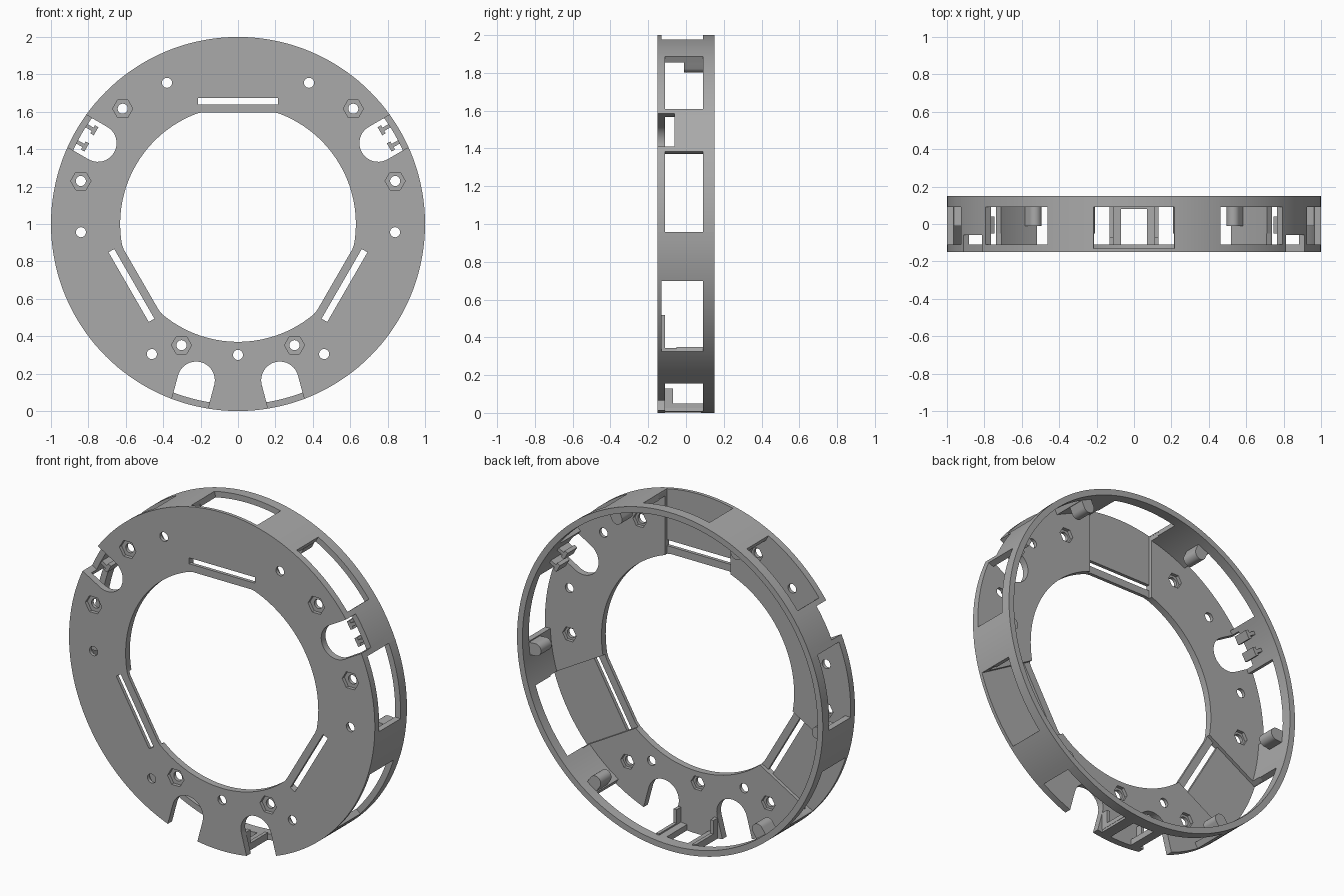
import bpy, bmesh
from math import sin, cos, radians, pi, floor

cube = bpy.data.objects.get("Cube")
if cube:
    bpy.data.objects.remove(cube, do_unlink=True)

grey = bpy.data.materials.new("plain grey")
grey.use_nodes = True
colour = (0.40, 0.40, 0.40, 1)
grey.diffuse_color = colour
grey.node_tree.nodes["Principled BSDF"].inputs["Base Color"].default_value = colour

FRONT, FLOOR, RECESS, BACK = -0.15, -0.11, -0.13, 0.15
WIN_BACK = 0.09
RIM, RIM_IN = 1.0, 0.965


# Profiles: u runs outward along the given angle, v sideways
def place(points, angle):
    a = radians(angle)
    return [(u * cos(a) - v * sin(a), 1 + u * sin(a) + v * cos(a)) for u, v in points]


def rect(angle, u0, u1, v0, v1):
    return place([(u0, v0), (u1, v0), (u1, v1), (u0, v1)], angle)


def circle(r, n, angle=0, u=0, turn=0):
    cx, cz = place([(u, 0)], angle)[0]
    return [(cx + r * cos(turn + 2 * pi * i / n), cz + r * sin(turn + 2 * pi * i / n))
            for i in range(n)]


def sector(angle, half, r0, r1):
    arc = [radians(half * (i / 6 - 1)) for i in range(13)]
    pts = [(r1 * cos(t), r1 * sin(t)) for t in arc]
    pts += [(r0 * cos(t), r0 * sin(t)) for t in reversed(arc)]
    return place(pts, angle)


def rounded_slot(angle, u, r, end):
    arc = [pi / 2 + pi * i / 20 for i in range(21)]
    return place([(u + r * cos(t), r * sin(t)) for t in arc] + [(end, -r), (end, r)], angle)


# One object made of prisms, each (profile, y start, y end)
def prisms(name, parts):
    bm = bmesh.new()
    for profile, y0, y1 in parts:
        face = bm.faces.new([bm.verts.new((x, y0, z)) for x, z in profile])
        new = bmesh.ops.extrude_face_region(bm, geom=[face])["geom"]
        bmesh.ops.translate(bm, vec=(0, y1 - y0, 0),
                            verts=[g for g in new if isinstance(g, bmesh.types.BMVert)])
    bmesh.ops.recalc_face_normals(bm, faces=bm.faces)
    mesh = bpy.data.meshes.new(name)
    bm.to_mesh(mesh)
    bm.free()
    mesh.materials.append(grey)
    ob = bpy.data.objects.new(name, mesh)
    bpy.context.collection.objects.link(ob)
    return ob


def cut(ob, parts):
    cutter = prisms("cutter", parts)
    cutter.hide_render = True
    mod = ob.modifiers.new("cut", 'BOOLEAN')
    mod.operation, mod.solver, mod.object = 'DIFFERENCE', 'EXACT', cutter
    bpy.context.view_layer.objects.active = ob
    bpy.ops.object.modifier_apply(modifier=mod.name)
    bpy.data.objects.remove(cutter, do_unlink=True)


FLATS = (90, 210, 330)
body = prisms("ring_housing", [(circle(RIM, 144), FRONT, BACK)])

# Hollow back and central bore with three flats
cut(body, [(circle(RIM_IN, 144), FLOOR, 0.3)])
bore = []
for i in range(144):
    deg = i * 2.5
    off = (deg - 90 + 60) % 120 - 60
    r = min(0.63, 0.597 / cos(radians(off)))
    bore.append(place([(r, 0)], deg)[0])
cut(body, [(bore, -0.3, 0.3)])

# Nine rim windows; those beside the flats are deeper
cut(body, [(sector(90 - 40 * k, 12.5, 0.94, 1.05), RECESS if k % 3 == 0 else FLOOR, WIN_BACK)
           for k in range(9)])
cut(body, [(rect(a, 0.5, 0.968, -0.215, 0.215), RECESS, -0.05) for a in FLATS])

# Through slots beside the flats, rounded notches and lower rim opening
cut(body, [(rect(a, 0.64, 0.675, -0.215, 0.215), -0.3, 0) for a in FLATS])
cut(body, [(rounded_slot(a, 0.865, 0.1, 1.1), -0.3, -0.06) for a in (30, 150, -75, -105)])
cut(body, [(rect(-90, 0.94, 1.1, -0.07, 0.07), FLOOR, 0.08)])

# Screw holes with hexagonal pockets on the front or the back
front_hex = [(45, 0.872), (15.3, 0.871), (-65, 0.715)]
back_hex = [(63.3, 0.845), (-3, 0.841), (-56.5, 0.834)]


def both(spots):
    return spots + [(180 - a, u) for a, u in spots]


front_hex, back_hex = both(front_hex), both(back_hex) + [(-90, 0.7)]
cut(body, [(circle(0.054, 6, a, u), -0.3, RECESS) for a, u in front_hex]
    + [(circle(0.045, 6, a, u), RECESS, -0.05) for a, u in back_hex])
cut(body, [(circle(0.027, 20, a, u), -0.3, 0) for a, u in front_hex + back_hex])

objects = [body]

# Rounded tabs inside the rim, next to the windows
for i, a in enumerate([65, -5, -55, 115, 185, 235]):
    objects.append(prisms(f"rim_tab_{i + 1}",
                          [(rounded_slot(a, 0.925, 0.036, 0.975), -0.01, WIN_BACK)]))

# Hooked clips behind the upper notches
for side, a in (("left", 30), ("right", 150)):
    parts = []
    for s in (-1, 1):
        parts.append((rect(a, 0.925, 0.975, s * 0.05 - 0.01, s * 0.05 + 0.01), -0.05, 0.04))
        parts.append((rect(a, 0.905, 0.926, s * 0.05 - 0.025, s * 0.05 + 0.025), -0.05, 0.04))
    objects.append(prisms(f"{side}_clip", parts))

# Stepped brackets on the lower rim
for side, s in (("left", 1), ("right", -1)):
    v0, v1 = s * 0.12 - 0.01, s * 0.12 + 0.01
    objects.append(prisms(f"{side}_bracket", [
        (rect(-90, 0.87, 0.975, v0, v1), FLOOR - 0.005, -0.07),
        (rect(-90, 0.95, 0.975, v0, v1), -0.07, WIN_BACK + 0.005)]))

# Smooth round walls, keep edges crisp
bpy.ops.object.select_all(action='DESELECT')
for ob in objects:
    ob.select_set(True)
bpy.context.view_layer.objects.active = body
bpy.ops.object.shade_smooth_by_angle(angle=radians(25))
